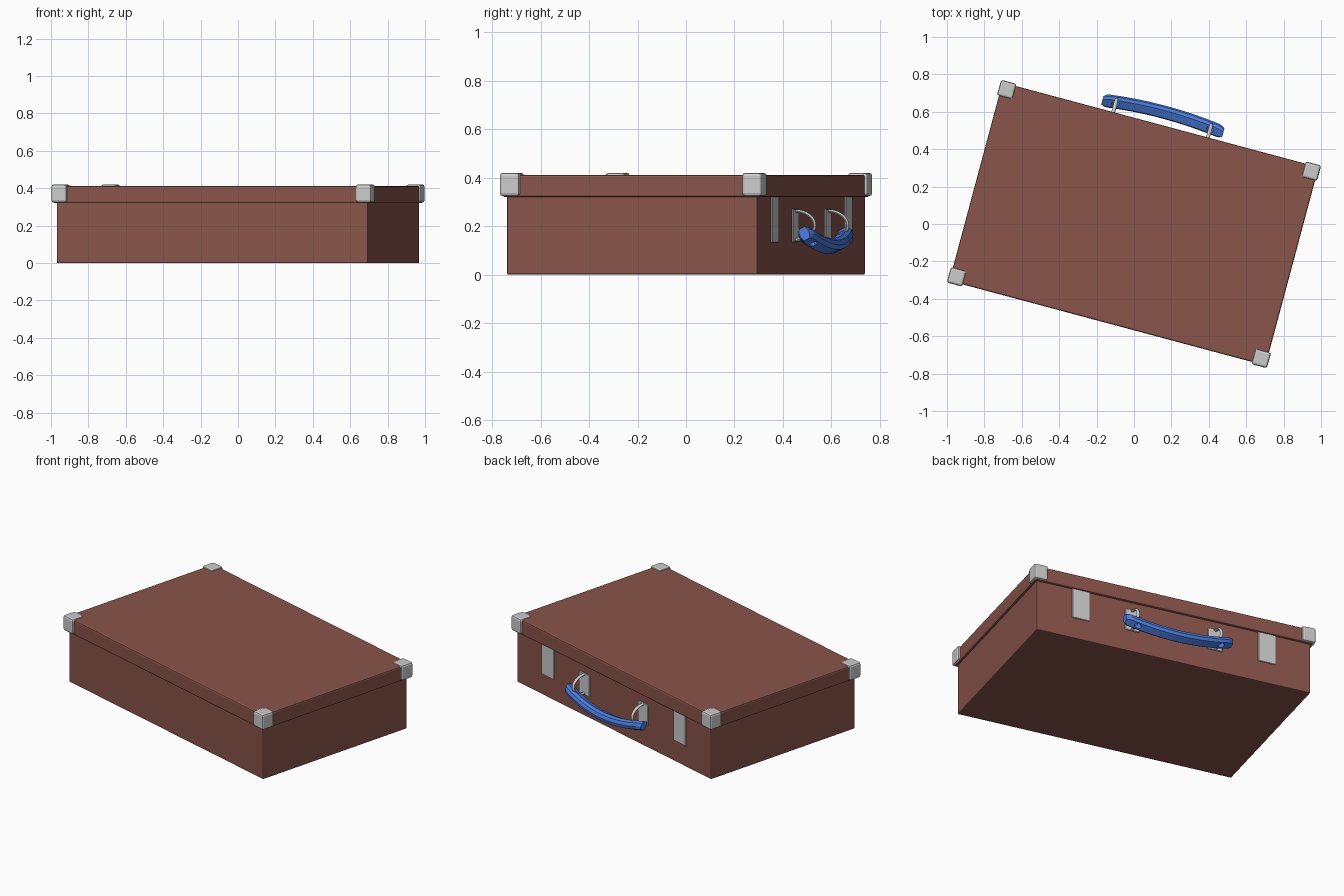
import bpy, bmesh, math
from mathutils import Vector

if "Cube" in bpy.data.objects:
    bpy.data.objects.remove(bpy.data.objects["Cube"])

TURN = math.radians(-15)   # whole case is turned on the ground


def material(name, rgb):
    m = bpy.data.materials.new(name)
    m.diffuse_color = (*rgb, 1)
    m.use_nodes = True
    m.node_tree.nodes["Principled BSDF"].inputs["Base Color"].default_value = m.diffuse_color
    return m


brown = material("brown_leather", (0.25, 0.09, 0.07))
blue = material("blue_grip", (0.07, 0.2, 0.72))


def finish(name, bm, mat=None, bevel=0, segments=2):
    bmesh.ops.recalc_face_normals(bm, faces=bm.faces)
    me = bpy.data.meshes.new(name)
    bm.to_mesh(me)
    bm.free()
    ob = bpy.data.objects.new(name, me)
    bpy.context.collection.objects.link(ob)
    ob.rotation_euler.z = TURN
    if mat:
        me.materials.append(mat)
    if bevel:
        mod = ob.modifiers.new("bevel", "BEVEL")
        mod.width, mod.segments = bevel, segments
    return ob


def box(name, lo, hi, mat=None, bevel=0.0, segments=2):
    bm = bmesh.new()
    bmesh.ops.create_cube(bm, size=1)
    for v in bm.verts:
        v.co = Vector([l + (c + 0.5) * (h - l) for c, l, h in zip(v.co, lo, hi)])
    return finish(name, bm, mat, bevel, segments)


def sweep(name, rings, mat=None):
    # skin a list of equal-sized point rings and cap both ends
    bm = bmesh.new()
    vs = [[bm.verts.new(p) for p in r] for r in rings]
    n = len(vs[0])
    for a, b in zip(vs, vs[1:]):
        for i in range(n):
            bm.faces.new((a[i], a[(i + 1) % n], b[(i + 1) % n], b[i]))
    bm.faces.new(vs[0])
    bm.faces.new(vs[-1])
    return finish(name, bm, mat)


def smooth(ob, angle=30):
    bpy.ops.object.select_all(action="DESELECT")
    bpy.context.view_layer.objects.active = ob
    ob.select_set(True)
    bpy.ops.object.shade_smooth_by_angle(angle=math.radians(angle))


# body and overhanging lid
A, B = 0.861, 0.535
box("case_body", (-A, -B, 0), (A, B, 0.33), brown, 0.006)
box("case_lid", (-0.875, -0.549, 0.32), (0.875, 0.549, 0.412), brown, 0.008)

# metal lid corners
for sx in (-1, 1):
    for sy in (-1, 1):
        x = sorted((sx * 0.80, sx * 0.886))
        y = sorted((sy * 0.475, sy * 0.561))
        box("lid_corner", (x[0], y[0], 0.324), (x[1], y[1], 0.42), None, 0.012)

# latch plates, handle plates and half-round handle loops
for s in (-1, 1):
    box("latch_plate", (s * 0.585 - 0.054, B - 0.005, 0.132),
        (s * 0.585 + 0.054, B + 0.006, 0.325), None, 0.002, 1)
    box("handle_plate", (s * 0.26 - 0.045, B - 0.005, 0.135),
        (s * 0.26 + 0.045, B + 0.006, 0.27), None, 0.002, 1)
    rings = []
    for i in range(17):
        a = math.pi / 2 - math.pi * i / 16
        c = Vector((s * 0.262, B + 0.085 * math.cos(a), 0.203 + 0.06 * math.sin(a)))
        out = Vector((0, 0.06 * math.cos(a), 0.085 * math.sin(a))).normalized()
        rings.append([c + Vector((1, 0, 0)) * 0.010 * math.cos(k * math.pi / 4)
                      + out * 0.007 * math.sin(k * math.pi / 4) for k in range(8)])
    smooth(sweep("handle_loop", rings), 60)

# bowed octagonal grip hanging outward and down
bow = Vector((0, 0.42, -0.91)).normalized()
side = Vector((0, 0.91, 0.42)).normalized()
section = [(1, .4), (.65, 1), (-.65, 1), (-1, .4), (-1, -.4), (-.65, -1), (.65, -1), (1, -.4)]


def grip_centre(t):
    return Vector((t, 0.596, 0.168)) + bow * 0.055 * (1 - (t / 0.33) ** 2)


stations = [(-0.335, .6), (-0.318, .92)] + [(-0.30 + 0.05 * i, 1) for i in range(13)] \
    + [(0.318, .92), (0.335, .6)]
grip = sweep("handle_grip", [[grip_centre(t) + side * (0.034 * k * u) + bow * (0.026 * v)
                              for u, v in section] for t, k in stations], blue)

# holes in the grip for the loops
for s in (-1, 1):
    c = grip_centre(s * 0.262)
    cutter = sweep("hole_cutter", [[c + bow * d + Vector((0.02 * math.cos(k * math.pi / 6), 0, 0))
                                    + side * 0.016 * math.sin(k * math.pi / 6)
                                    for k in range(12)] for d in (-0.06, 0.06)])
    cutter.hide_render = True
    cutter.hide_viewport = True
    mod = grip.modifiers.new("hole", "BOOLEAN")
    mod.object, mod.operation, mod.solver = cutter, "DIFFERENCE", "EXACT"
smooth(grip, 25)
